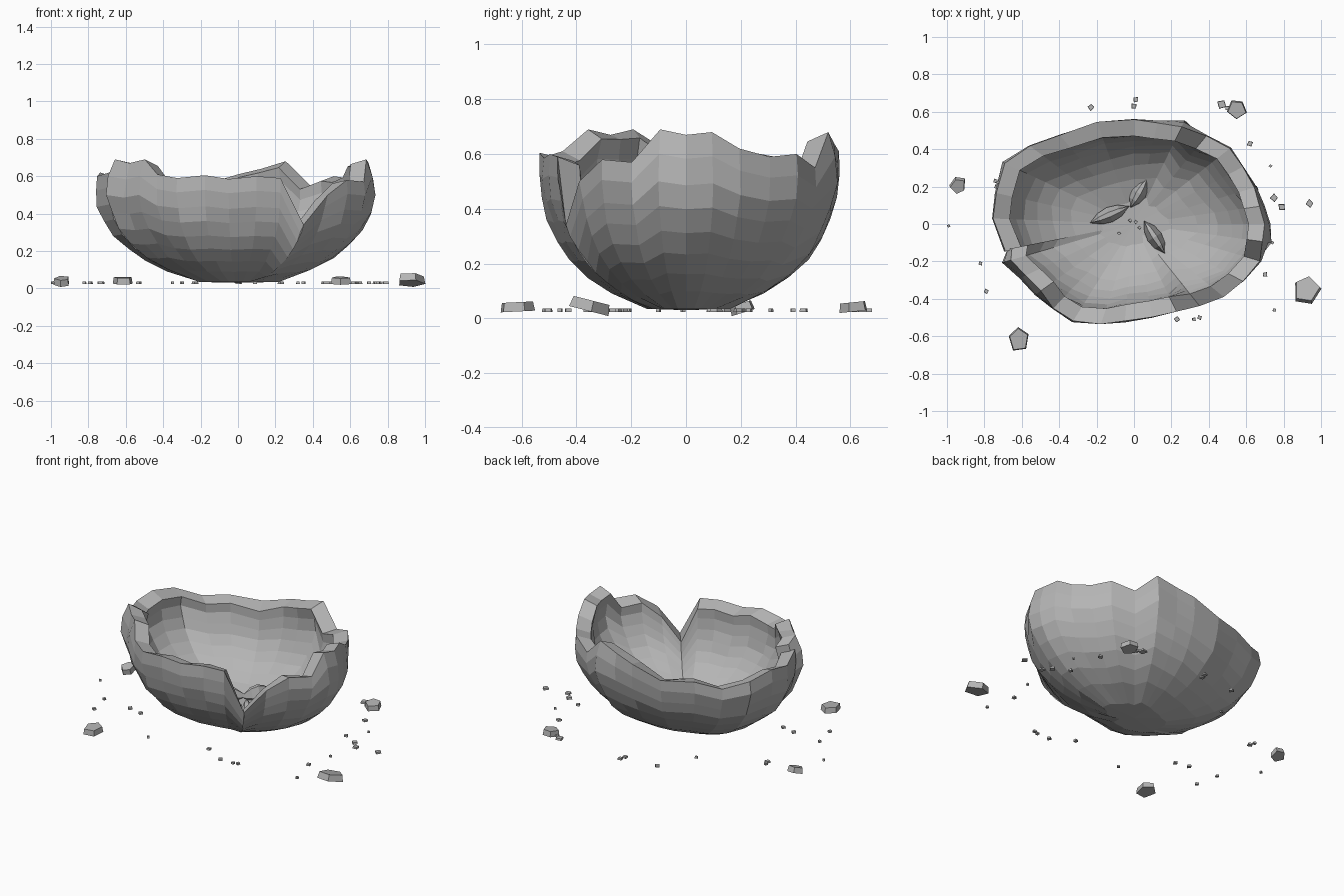
import bpy, bmesh, math, random
from mathutils import Matrix, Vector

random.seed(4)
if "Cube" in bpy.data.objects:
    bpy.data.objects.remove(bpy.data.objects["Cube"])

GREY = (0.46, 0.46, 0.46, 1)
stone = bpy.data.materials.new("stone grey")
stone.diffuse_color = GREY
stone.use_nodes = True
stone.node_tree.nodes["Principled BSDF"].inputs["Base Color"].default_value = GREY

BASE, WALL, FLOOR = 0.03, 0.09, 0.085
# Bowl section: share of full radius, height
PROFILE = [(0, .03), (.3, .035), (.53, .1), (.7, .165), (.82, .24),
           (.91, .32), (.97, .41), (1, .5), (.985, .6), (.94, .69)]
TOP = PROFILE[-1][1]


def finish(bm, name):
    bmesh.ops.recalc_face_normals(bm, faces=bm.faces)
    mesh = bpy.data.meshes.new(name)
    bm.to_mesh(mesh)
    bm.free()
    mesh.materials.append(stone)
    obj = bpy.data.objects.new(name, mesh)
    bpy.context.collection.objects.link(obj)
    return obj


def radius_at(z):
    for (s0, z0), (s1, z1) in zip(PROFILE, PROFILE[1:]):
        if z <= z1:
            return s0 + (s1 - s0) * (z - z0) / (z1 - z0)
    return PROFILE[-1][0]


def shell(name, rim):
    """Thick broken wall: one section per rim point (x, y at the widest, broken height)."""
    bm = bmesh.new()
    outer, inner = [], []
    for x, y, h in rim:
        full = math.hypot(x, y)
        drop = random.uniform(.015, .035)
        out_col, in_col = [], []
        for i, (_, level) in enumerate(PROFILE):
            z = BASE + (level - BASE) * (h - BASE) / (TOP - BASE)
            s = radius_at(z)
            if 2 < i < len(PROFILE) - 1:
                s *= random.uniform(.985, 1.01)
            out_col.append(bm.verts.new((x * s, y * s, z)))
            s *= 1 - WALL / full
            lift = BASE + FLOOR + (z - BASE) * (h - BASE - FLOOR - drop) / (h - BASE)
            in_col.append(bm.verts.new((x * s, y * s, lift)))
        outer.append(out_col)
        inner.append(in_col)

    def strip(a, b):
        for k in range(len(a) - 1):
            bm.faces.new((a[k], b[k], b[k + 1], a[k + 1]))

    for k in range(len(rim) - 1):
        strip(outer[k], outer[k + 1])
        strip(inner[k + 1], inner[k])
        bm.faces.new((outer[k][-1], outer[k + 1][-1], inner[k + 1][-1], inner[k][-1]))
    # Broken side walls
    strip(inner[0], outer[0])
    strip(outer[-1], inner[-1])
    bmesh.ops.remove_doubles(bm, verts=bm.verts, dist=.0005)
    return finish(bm, name)


# Large back part, from the notch round to the left crack
shell("bowl_back_shell", [
    (.38, -.475, .34), (.48, -.39, .5), (.59, -.31, .58), (.68, -.2, .57),
    (.73, -.1, .69), (.735, 0, .67), (.71, .1, .68), (.66, .2, .62),
    (.59, .31, .59), (.52, .41, .6), (.39, .475, .55), (.27, .55, .68),
    (.13, .56, .64), (0, .57, .61), (-.2, .55, .55), (-.4, .48, .565),
    (-.56, .42, .54), (-.7, .33, .59), (-.755, .17, .62), (-.765, .03, .6),
    (-.705, -.15, .62)])
# Smaller front part, from the left crack to the notch
shell("bowl_front_shell", [
    (-.68, -.135, .65), (-.7, -.205, .69), (-.61, -.29, .67), (-.53, -.38, .69),
    (-.44, -.46, .61), (-.33, -.525, .59), (-.18, -.545, .605), (-.05, -.525, .585),
    (.1, -.505, .6), (.23, -.475, .59), (.38, -.475, .34)])


def chip(name, center, size, height, sides, tilt=0.0, turn=0.0):
    """Irregular prism with a slightly smaller top."""
    bm = bmesh.new()
    rings = [[], []]
    for k in range(sides):
        a = math.tau * k / sides + turn
        r = random.uniform(.85, 1.1)
        for ring, z, s in zip(rings, (-.5, .5), (1, .9)):
            p = Vector((math.cos(a) * size[0] * r * s, math.sin(a) * size[1] * r * s, z * height))
            ring.append(bm.verts.new(p))
    bm.faces.new(rings[0][::-1])
    bm.faces.new(rings[1])
    for k in range(sides):
        n = (k + 1) % sides
        bm.faces.new((rings[0][k], rings[0][n], rings[1][n], rings[1][k]))
    bm.transform(Matrix.Rotation(tilt, 4, 'X'))
    bm.transform(Matrix.Translation(center))
    return finish(bm, name)


# Large chips on the ground
chip("chip_right", (.922, -.35, .046), (.075, .085), .04, 5, -.25, .1)
chip("chip_left", (-.94, .205, .038), (.045, .052), .035, 5, .3, .7)
chip("chip_front", (-.615, -.615, .042), (.057, .068), .034, 5, .05, .4)
chip("chip_back", (.55, .615, .042), (.056, .058), .034, 5, .1, .9)

# Pebbles scattered round the bowl: x, y, radius
PEBBLES = [(-.23, .625, .02), (0, .63, .017), (.01, .665, .017), (.47, .64, .028),
           (.5, .62, .016), (.62, .43, .018), (.73, .31, .01), (.65, .19, .017),
           (.75, .14, .022), (.79, .09, .022), (.94, .11, .022), (.74, -.1, .01),
           (.7, -.27, .015), (.75, -.46, .012), (.23, -.51, .017), (.32, -.51, .014),
           (.35, -.5, .014), (-.82, -.21, .012), (-.79, -.36, .016), (-.99, -.01, .01),
           (.09, -.43, .015), (-.62, -.23, .018), (-.53, -.25, .018), (-.3, -.5, .012),
           (-.73, .2, .018), (-.74, .23, .014), (-.35, .39, .012)]
for n, (x, y, r) in enumerate(PEBBLES):
    chip(f"pebble_{n + 1}", (x, y, .03), (r, r), .012, 4, 0, random.uniform(0, 3))
for n, (x, y) in enumerate([(-.02, .02), (.03, -.02), (-.08, -.05), (.01, .01)]):
    chip(f"inner_pebble_{n + 1}", (x, y, .123), (.011, .011), .012, 4)


def shard(name, x, y, length, angle):
    """Curved leaf-shaped splinter standing on the bowl floor."""
    bm = bmesh.new()
    rows = []
    for k in range(5):
        t = k / 2 - 1
        bulge = 1 - t * t
        row = [(-.042 * bulge, .135), (-.012 * bulge, .16 + .04 * bulge),
               (.014 * bulge, .16 + .04 * bulge), (.042 * bulge, .135), (0, .135 - .04 * bulge)]
        rows.append([bm.verts.new((t * length / 2, w, z)) for w, z in row])
    for a, b in zip(rows, rows[1:]):
        for j in range(len(a)):
            n = (j + 1) % len(a)
            bm.faces.new((a[j], b[j], b[n], a[n]))
    bm.faces.new(rows[0])
    bm.faces.new(rows[-1][::-1])
    bm.transform(Matrix.Translation((x, y, 0)) @ Matrix.Rotation(angle, 4, 'Z'))
    return finish(bm, name)


# Splinters inside the bowl
shard("shard_left", -.13, .05, .23, .4)
shard("shard_back", .025, .165, .18, 1.05)
shard("shard_right", .11, -.07, .21, -1.0)
